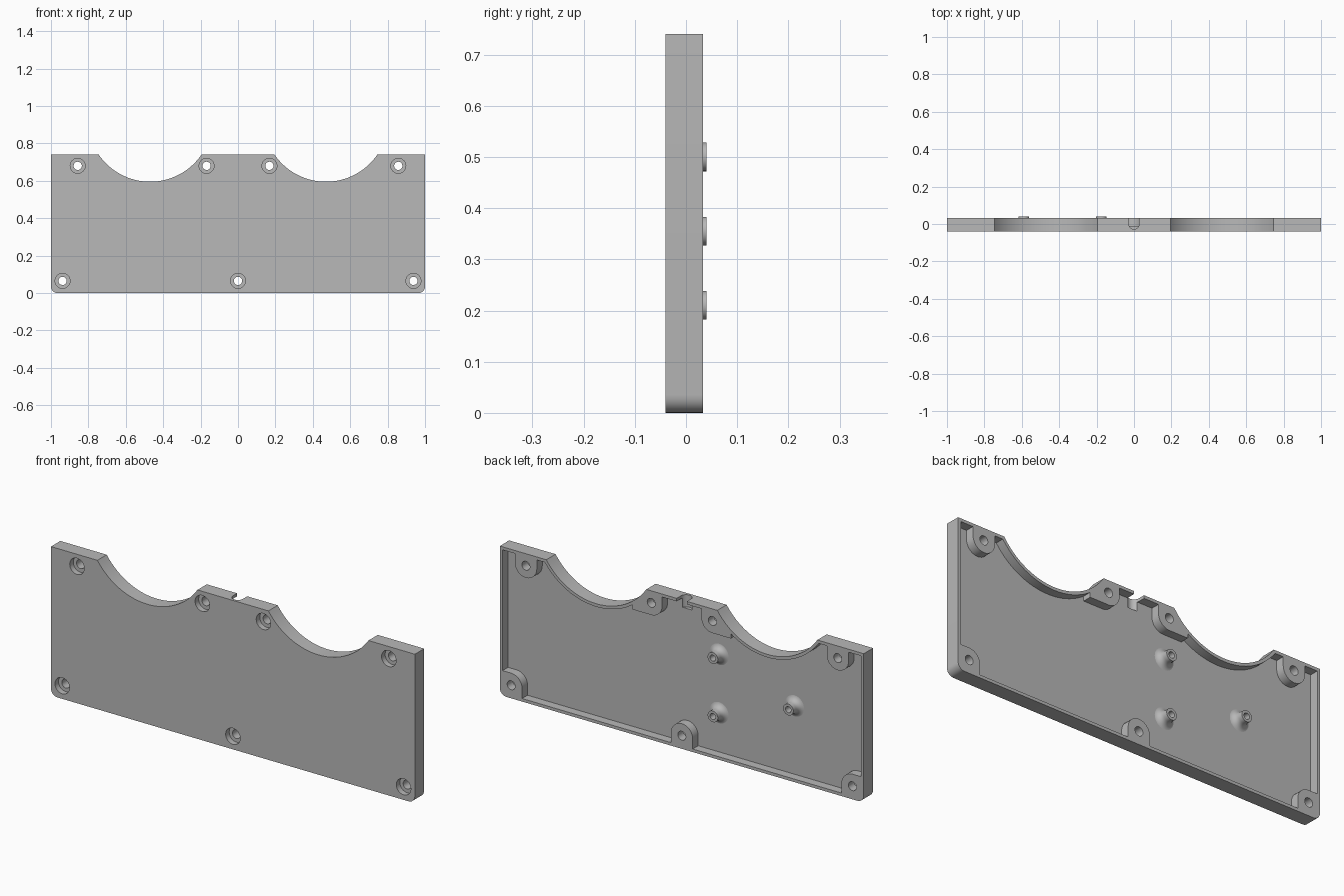
import bpy, bmesh
from math import pi, sin, cos, acos, radians
from mathutils import Vector

if "Cube" in bpy.data.objects:
    bpy.data.objects.remove(bpy.data.objects["Cube"])

HEIGHT, FRONT, BACK, FLOOR = 0.74, -0.04, 0.033, -0.01
WALL, ARC_X, ARC_Z, ARC_R = 0.015, 0.47, 0.928, 0.333
BOSS_R = 0.06

grey = bpy.data.materials.new("plain grey")
grey.use_nodes = True
grey.diffuse_color = (0.48, 0.48, 0.48, 1)
grey.node_tree.nodes["Principled BSDF"].inputs["Base Color"].default_value = grey.diffuse_color


def make_object(name, bm):
    bmesh.ops.recalc_face_normals(bm, faces=bm.faces)
    mesh = bpy.data.meshes.new(name)
    bm.to_mesh(mesh)
    bm.free()
    mesh.materials.append(grey)
    obj = bpy.data.objects.new(name, mesh)
    bpy.context.collection.objects.link(obj)
    return obj


def prism(name, points, direction):
    bm = bmesh.new()
    face = bm.faces.new([bm.verts.new(p) for p in points])
    made = bmesh.ops.extrude_face_region(bm, geom=[face], use_keep_orig=True)
    verts = [g for g in made["geom"] if isinstance(g, bmesh.types.BMVert)]
    bmesh.ops.translate(bm, verts=verts, vec=direction)
    return make_object(name, bm)


def slab(name, outline, y0, y1):
    return prism(name, [(x, y0, z) for x, z in outline], (0, y1 - y0, 0))


def lathe(name, profile, x, z, steps=32):
    # Spin a (radius, y) profile about a front-to-back axis
    bm = bmesh.new()
    verts = [bm.verts.new((x + r, y, z)) for r, y in profile]
    edges = [bm.edges.new(pair) for pair in zip(verts, verts[1:])]
    bmesh.ops.spin(bm, geom=verts + edges, cent=(x, 0, z), axis=(0, 1, 0),
                   angle=2 * pi, steps=steps)
    bmesh.ops.remove_doubles(bm, verts=bm.verts, dist=0.0002)
    return make_object(name, bm)


def carve(target, tool):
    mod = target.modifiers.new("cut", "BOOLEAN")
    mod.operation, mod.solver, mod.object = "DIFFERENCE", "EXACT", tool
    bpy.context.view_layer.update()
    graph = bpy.context.evaluated_depsgraph_get()
    mesh = bpy.data.meshes.new_from_object(target.evaluated_get(graph))
    target.modifiers.clear()
    target.data = mesh
    bpy.data.objects.remove(tool)


def arc(cx, cz, r, start, end, steps):
    return [(cx + r * cos(start + (end - start) * i / steps),
             cz + r * sin(start + (end - start) * i / steps)) for i in range(steps + 1)]


def panel_outline(inset):
    # Rectangle with rounded lower corners and two scoops in the top edge
    side, top, corner = 1 - inset, HEIGHT - inset, 0.035 - inset
    scoop = ARC_R + inset
    half = acos((ARC_Z - top) / scoop)
    pts = arc(-side + corner, inset + corner, corner, pi, 1.5 * pi, 6)
    pts += arc(side - corner, inset + corner, corner, 1.5 * pi, 2 * pi, 6)
    pts.append((side, top))
    for cx in (ARC_X, -ARC_X):
        pts += arc(cx, ARC_Z, scoop, 1.5 * pi + half, 1.5 * pi - half, 32)
    pts.append((-side, top))
    return pts


def rectangle(x0, x1, z0, z1):
    return [(x0, z0), (x1, z0), (x1, z1), (x0, z1)]


# Panel and the pocket hollowed from its back
panel = slab("panel", panel_outline(0), FRONT, BACK)
pocket = slab("pocket", panel_outline(WALL), FLOOR, 0.06)

# Screw bosses stay standing in the pocket
upper = [(-0.857, 0.68), (-0.168, 0.68), (0.168, 0.68), (0.857, 0.68)]
lower = [(-0.938, 0.065), (0, 0.065), (0.938, 0.065)]
for x, z in upper:
    shape = arc(x, z, BOSS_R, pi, 2 * pi, 16) + [(x + BOSS_R, 0.8), (x - BOSS_R, 0.8)]
    carve(pocket, slab("boss", shape, -0.05, 0.08))
for x, z in lower:
    shape = arc(x, z, BOSS_R, 0, pi, 16) + [(x - BOSS_R, -0.05), (x + BOSS_R, -0.05)]
    carve(pocket, slab("boss", shape, -0.05, 0.08))
for side in (-1, 1):
    # Webs joining bosses to the scoops and to the end walls
    a, b = sorted((side * 0.168, side * 0.27))
    carve(pocket, slab("web", rectangle(a, b, 0.62, 0.8), -0.05, 0.08))
    a, b = sorted((side * 0.938, side * 1.05))
    carve(pocket, slab("web", rectangle(a, b, -0.05, 0.125), -0.05, 0.08))
carve(panel, pocket)

# Counterbored screw holes
for x, z in upper + lower:
    carve(panel, lathe("screw_hole", [(0, -0.06), (0.04, -0.06), (0.04, -0.012),
                                      (0.022, -0.012), (0.022, 0.06), (0, 0.06)], x, z))

# Cable notch in the top edge
notch = [Vector((x, y, 0.68)) for x, y in arc(0, 0, 0.028, pi, 2 * pi, 16)]
notch += [Vector((0.028, 0.06, 0.68)), Vector((-0.028, 0.06, 0.68))]
carve(panel, prism("notch", notch, (0, 0, 0.1)))

# Hollow standoffs with flared feet
flare = [(0.06 - 0.032 * sin(a), 0.02 - 0.031 * cos(a))
         for a in (radians(15 * i) for i in range(7))]
tube = [(0, -0.02), (0.06, -0.02)] + flare + [(0.028, 0.04), (0.015, 0.04),
                                              (0.015, -0.005), (0, -0.005)]
standoffs = [lathe("standoff", tube, x, z)
             for x, z in ((-0.175, 0.5), (-0.175, 0.21), (-0.59, 0.355))]

# Smooth curved faces, keep edges sharp
bpy.ops.object.select_all(action="DESELECT")
for obj in [panel] + standoffs:
    obj.select_set(True)
bpy.context.view_layer.objects.active = panel
bpy.ops.object.shade_smooth_by_angle(angle=radians(30))
